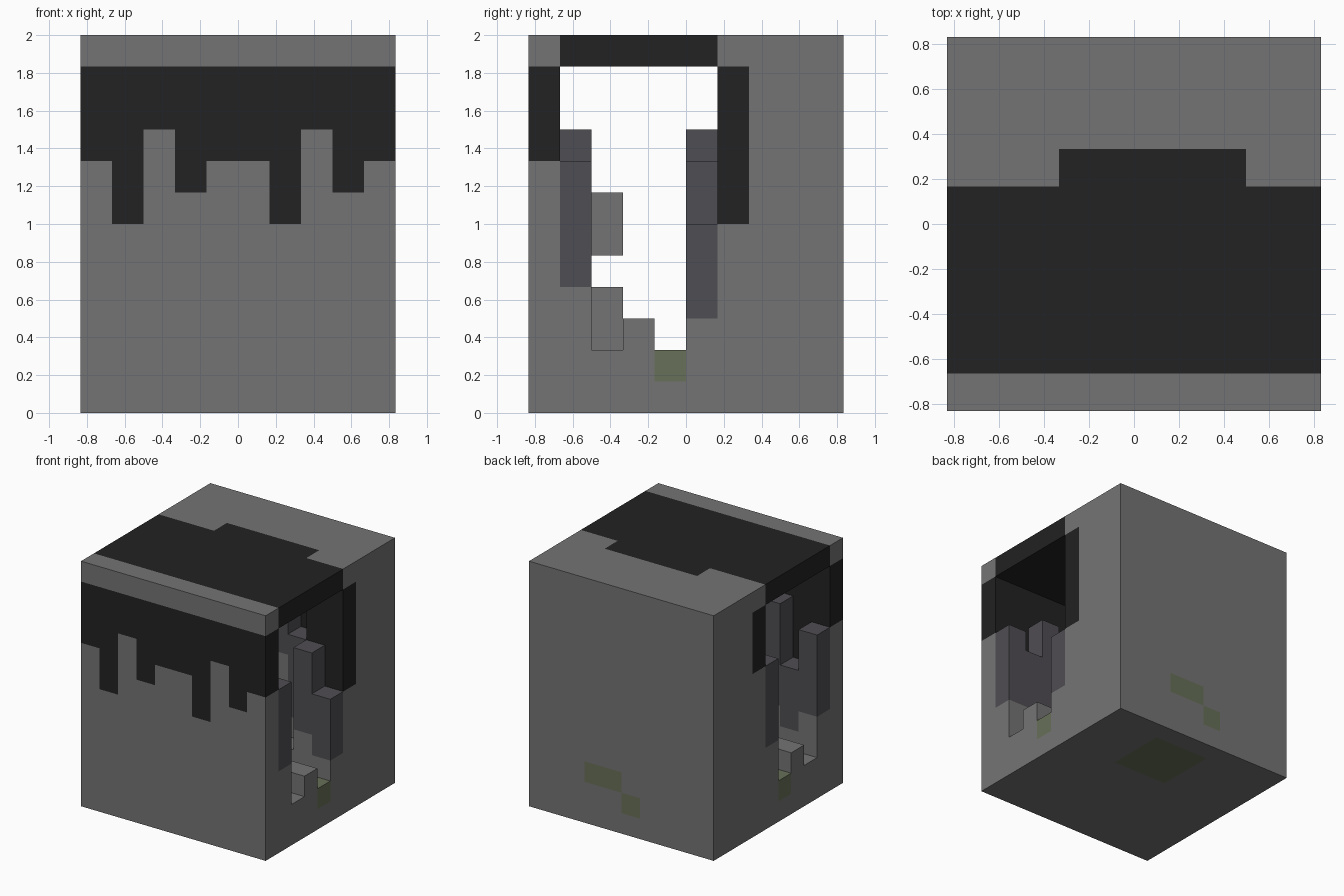
import bpy
import bmesh
from math import radians
from mathutils import Vector

default = bpy.data.objects.get("Cube")
if default:
    bpy.data.objects.remove(default, do_unlink=True)

U = 1 / 6            # size of one block
W, H = 5, 12         # half width and height in blocks


def make_material(name, rgb):
    mat = bpy.data.materials.new(name)
    mat.use_nodes = True
    mat.diffuse_color = (*rgb, 1)
    mat.node_tree.nodes["Principled BSDF"].inputs["Base Color"].default_value = (*rgb, 1)
    return mat


MATERIALS = {
    "stone_body": make_material("grey stone", (0.175, 0.175, 0.175)),
    "soot_lining": make_material("soot black", (0.016, 0.016, 0.016)),
    "ash_walls": make_material("ash grey", (0.078, 0.074, 0.084)),
    "moss_patches": make_material("moss green", (0.137, 0.162, 0.098)),
}
cells = {}


def fill(part, x, y, z):
    """Fill a range of blocks with a part; part None carves them away."""
    for i in range(*x):
        for j in range(*y):
            for k in range(*z):
                if part:
                    cells[i, j, k] = part
                else:
                    cells.pop((i, j, k), None)


# Stone block with a passage running from side to side
ALL = (-W, W)
fill("stone_body", ALL, ALL, (0, H))
fill(None, ALL, (-4, 1), (2, 11))
fill(None, (-2, 3), (1, 2), (3, 11))

# Soot over the roof, with a wider middle
fill("soot_lining", ALL, (-4, 1), (11, H))
fill("soot_lining", (-2, 3), (1, 2), (11, H))

# Front wall: soot drips outside and ash lining inside, column by column
front_drip = [8, 6, 9, 7, 8, 8, 6, 9, 7, 8]
front_ash = [4, 3, 4, 4, 3, 4, 3, 4, 4, 4]
for x, (top, low) in enumerate(zip(front_drip, front_ash), -W):
    col = (x, x + 1)
    fill("soot_lining", col, (-5, -4), (top, 11))
    fill("stone_body", col, (-4, -3), (2, low))
    fill("ash_walls", col, (-4, -3), (low, top))

# Back wall: the same, set back one block in the middle
back_drip = [8, 7, 9, 8, 7, 8, 9, 8, 8, 6]
back_ash = [4, 4, 4, 3, 4, 5, 7, 4, 4, 3]
for x, (top, low) in enumerate(zip(back_drip, back_ash), -W):
    col = (x, x + 1)
    y = 1 if -2 <= x < 3 else 0
    fill("soot_lining", col, (y + 1, y + 2), (top, 11))
    fill("stone_body", col, (y, y + 1), (2, low))
    fill("ash_walls", col, (y, y + 1), (low, top))

# Stepped floor and loose stones on the front wall
fill("stone_body", ALL, (-2, -1), (2, 3))
fill("stone_body", (-2, 1), (-3, -2), (2, 4))
fill("stone_body", (-1, 1), (-3, -2), (5, 7))
fill("stone_body", (-2, 3), (0, 1), (2, 3))

# Moss on the passage floor ends, the back and the underside
for x in (-W, W - 1):
    fill("moss_patches", (x, x + 1), (-1, 0), (1, 2))
fill("moss_patches", (0, 2), (4, 5), (2, 3))
fill("moss_patches", (-1, 0), (4, 5), (1, 2))
fill("moss_patches", (-1, 2), (1, 4), (0, 1))


def build_part(name, mat):
    """Make one mesh from the outward faces of a part's blocks."""
    bm = bmesh.new()
    for cell, part in cells.items():
        if part != name:
            continue
        centre = Vector(cell) + Vector((0.5, 0.5, 0.5))
        for axis in range(3):
            for sign in (-1, 1):
                n = Vector((0, 0, 0))
                n[axis] = sign
                if tuple(int(c) for c in Vector(cell) + n) in cells:
                    continue
                a = Vector((0, 0, 0))
                a[(axis + 1) % 3] = 0.5
                b = n.cross(a)
                mid = centre + n / 2
                corners = (mid + a + b, mid - a + b, mid - a - b, mid + a - b)
                bm.faces.new([bm.verts.new(c * U) for c in corners])
    bmesh.ops.remove_doubles(bm, verts=bm.verts, dist=0.001)
    for f in bm.faces:
        f.normal_update()
    bmesh.ops.dissolve_limit(bm, angle_limit=radians(1), verts=bm.verts, edges=bm.edges)
    mesh = bpy.data.meshes.new(name)
    bm.to_mesh(mesh)
    bm.free()
    mesh.materials.append(mat)
    bpy.context.collection.objects.link(bpy.data.objects.new(name, mesh))


for part_name, material in MATERIALS.items():
    build_part(part_name, material)
